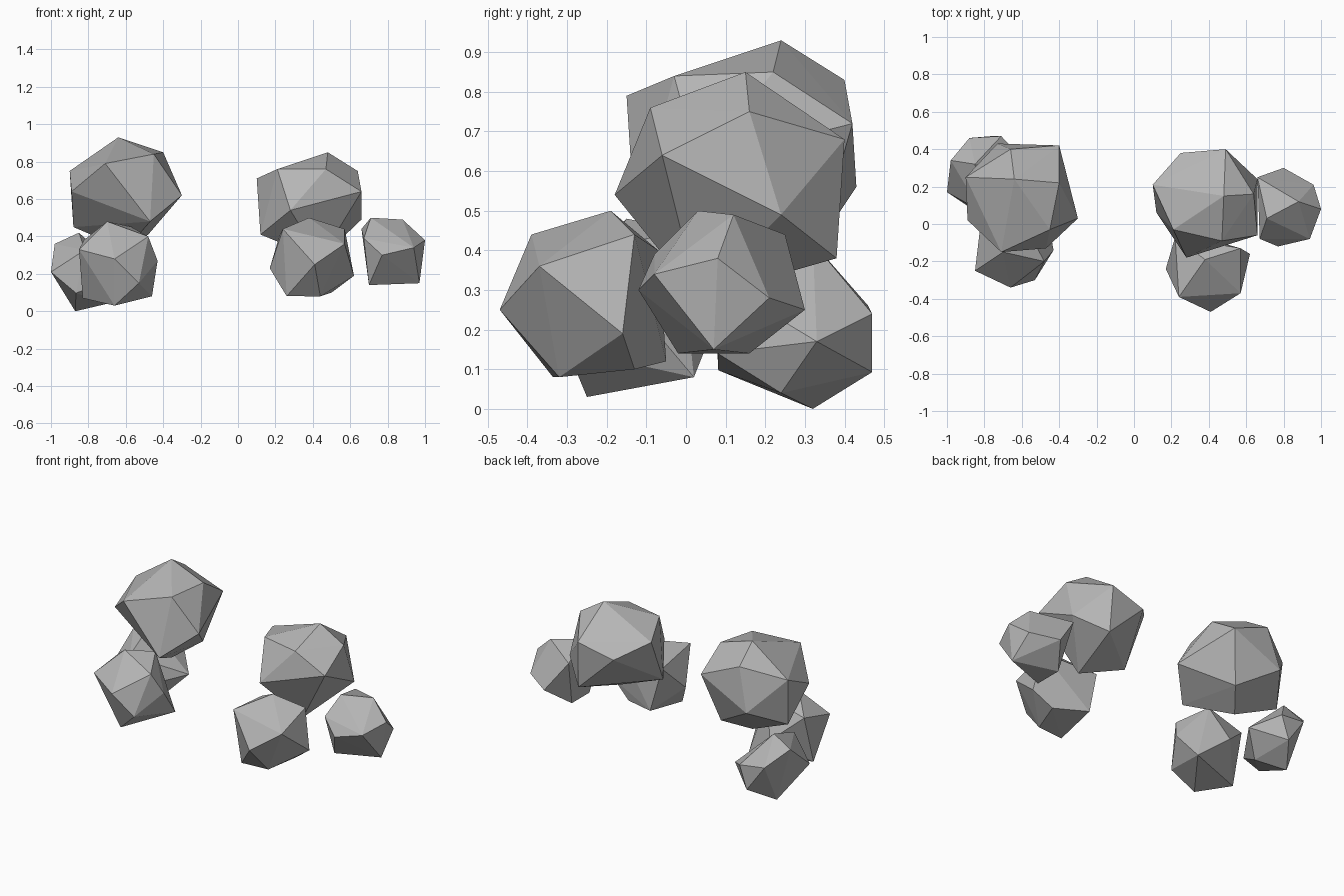
import bpy
import bmesh
from mathutils import Vector, Matrix

default_cube = bpy.data.objects.get("Cube")
if default_cube:
    bpy.data.objects.remove(default_cube, do_unlink=True)

# One grey stone colour for every rock
stone = bpy.data.materials.new("stone_grey")
stone.use_nodes = True
grey = (0.46, 0.46, 0.46, 1.0)
stone.diffuse_color = grey
shader = next(n for n in stone.node_tree.nodes if n.type == 'BSDF_PRINCIPLED')
shader.inputs["Base Color"].default_value = grey


def build_rock(name, low, high, pole, neighbour, corners):
    """Turn an icosahedron so two corners point along pole and neighbour,
    fit it between low and high, then swap in the irregular corners."""
    low, high = Vector(low), Vector(high)
    centre = (low + high) / 2
    corners = [Vector(corner) for corner in corners]

    # Orientation
    axis_z = Vector(pole).normalized()
    axis_y = axis_z.cross(Vector(neighbour)).normalized()
    axis_x = axis_y.cross(axis_z)
    turn = Matrix((axis_x, axis_y, axis_z)).transposed()

    bm = bmesh.new()
    bmesh.ops.create_icosphere(bm, subdivisions=1, radius=1.0)
    points = [turn @ vert.co for vert in bm.verts]
    bm.clear()

    # Fit to the wanted size
    for axis in range(3):
        values = [point[axis] for point in points]
        start, span = min(values), max(values) - min(values)
        for point in points:
            share = (point[axis] - start) / span
            point[axis] = low[axis] + share * (high[axis] - low[axis])

    # Each irregular corner replaces the regular one nearest in direction
    for corner in corners:
        if points:
            aim = (corner - centre).normalized()
            points.remove(max(
                points, key=lambda p: aim.dot((p - centre).normalized())))

    # Wrap the corners in a convex faceted skin
    for point in points + corners:
        bm.verts.new(point)
    bmesh.ops.convex_hull(bm, input=list(bm.verts))
    loose = [vert for vert in bm.verts if not vert.link_faces]
    bmesh.ops.delete(bm, geom=loose, context='VERTS')
    bmesh.ops.recalc_face_normals(bm, faces=list(bm.faces))

    mesh = bpy.data.meshes.new(name)
    bm.to_mesh(mesh)
    bm.free()
    mesh.materials.append(stone)
    rock = bpy.data.objects.new(name, mesh)
    bpy.context.collection.objects.link(rock)
    return rock


# Right cluster: a large boulder resting on two small ones
build_rock("right_large_rock",
           low=(-.9, -.15, .33), high=(-.3, .43, .93),
           pole=(-.05, .1, 1), neighbour=(.9, .4, 0),
           corners=[(-.64, .24, .93), (-.4, .22, .85), (-.71, -.15, .79),
                    (-.9, .25, .75), (-.3, .03, .62), (-.4, .42, .72),
                    (-.66, .4, .83), (-.73, .43, .56), (-.47, -.13, .48),
                    (-.89, .02, .64), (-.88, .22, .45), (-.6, .18, .33),
                    (-.45, -.03, .84), (-.48, .33, .41)])
build_rock("right_front_small_rock",
           low=(-.87, -.34, .03), high=(-.43, .08, .48),
           pole=(0, -1, .1), neighbour=(.83, 0, .56),
           corners=[(-.66, -.34, .28), (-.85, -.25, .33), (-.7, -.15, .48),
                    (-.48, -.2, .4), (-.53, -.3, .15), (-.66, -.25, .03),
                    (-.46, .02, .08), (-.43, -.14, .27), (-.83, -.11, .07)])
build_rock("right_back_small_rock",
           low=(-1, .07, 0), high=(-.58, .47, .42),
           pole=(.21, .06, -.04), neighbour=(.08, .2, .13),
           corners=[(-1, .17, .21), (-.98, .34, .36), (-.87, .32, 0),
                    (-.88, .46, .26), (-.71, .47, .24), (-.58, .33, .17),
                    (-.7, .24, .04), (-.85, .32, .42), (-.75, .08, .14)])

# Left cluster: a large boulder with one small rock in front and one beside
build_rock("left_large_rock",
           low=(.1, -.18, .28), high=(.66, .4, .85),
           pole=(.08, .1, 1), neighbour=(1, .1, 0),
           corners=[(.48, .15, .85), (.64, .16, .75), (.28, -.18, .54),
                    (.49, .4, .68), (.1, .21, .71), (.21, -.03, .76),
                    (.66, -.06, .64), (.66, .24, .49), (.12, .06, .41),
                    (.25, .38, .62), (.5, .38, .38), (.44, .03, .28),
                    (.47, -.09, .76)])
build_rock("left_front_small_rock",
           low=(.16, -.47, .08), high=(.62, -.06, .5),
           pole=(.08, -1, -.2), neighbour=(.96, 0, .3),
           corners=[(.41, -.47, .25), (.57, -.37, .36), (.44, -.32, .08),
                    (.62, -.16, .19), (.38, -.19, .5), (.24, -.39, .44),
                    (.57, -.13, .44), (.17, -.24, .23), (.29, -.05, .12),
                    (.5, -.13, .1), (.22, -.07, .4)])
build_rock("left_side_small_rock",
           low=(.59, -.12, .13), high=(1, .3, .5),
           pole=(.21, 0, .06), neighbour=(0, .8, .6),
           corners=[(1, .08, .38), (.96, .21, .28), (.94, -.08, .34),
                    (.97, .07, .15), (.77, -.12, .3), (.8, .3, .25),
                    (.71, .03, .5), (.88, .12, .49), (.7, -.02, .14),
                    (.7, .16, .14), (.66, .25, .44)])
